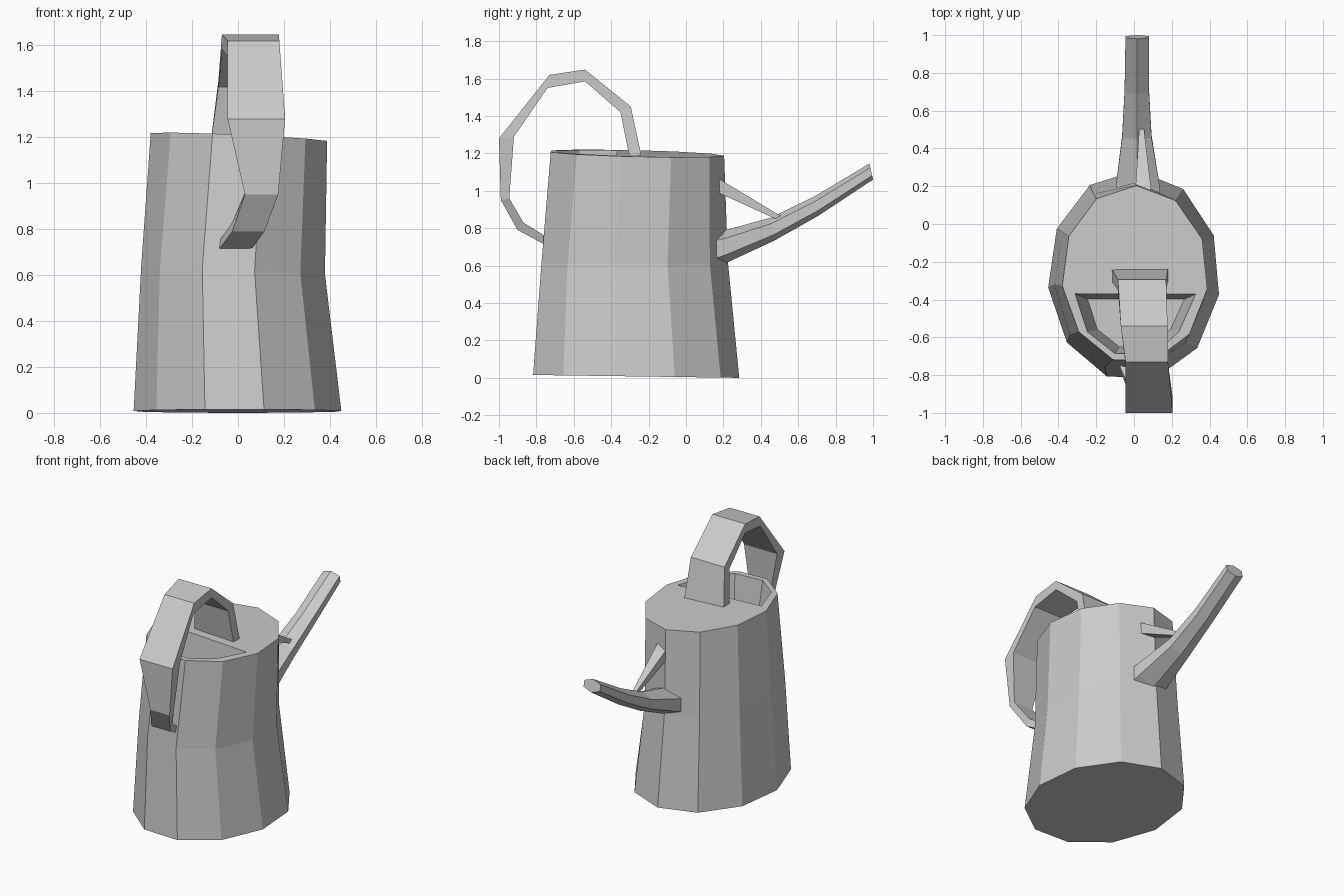
import bpy, bmesh
from math import sin, cos, radians, pi
from mathutils import Vector

if "Cube" in bpy.data.objects:
    bpy.data.objects.remove(bpy.data.objects["Cube"])


def loft(name, rings):
    """Skin a list of equal-length closed rings and cap both ends."""
    bm = bmesh.new()
    loops = [[bm.verts.new(p) for p in ring] for ring in rings]
    n = len(loops[0])
    for a, b in zip(loops, loops[1:]):
        for i in range(n):
            j = (i + 1) % n
            bm.faces.new((a[i], a[j], b[j], b[i]))
    bm.faces.new(loops[0][::-1])
    bm.faces.new(loops[-1])
    bmesh.ops.recalc_face_normals(bm, faces=bm.faces)
    mesh = bpy.data.meshes.new(name)
    bm.to_mesh(mesh)
    bm.free()
    obj = bpy.data.objects.new(name, mesh)
    bpy.context.collection.objects.link(obj)
    return obj


def oval(cx, cy, rx, ry, twist, height, n=11):
    pts = []
    for k in range(n):
        a = 2 * pi * k / n + radians(twist)
        x, y = cx + rx * sin(a), cy + ry * cos(a)
        pts.append((x, y, height(x, y)))
    return pts


# Tapered eleven-sided can with a slightly tilted base and top
body = loft("can_body", [
    oval(0, -0.275, 0.457, 0.56, 2, lambda x, y: max(0, 0.014 * (0.28 - y))),
    oval(-0.018, -0.28, 0.405, 0.505, 3.5, lambda x, y: 0.62 - 0.04 * x),
    oval(0.005, -0.268, 0.388, 0.472, 1,
         lambda x, y: 1.2 - 0.045 * x - 0.025 * (y + 0.27)),
])

# Half-moon filling hole, narrowing downwards
half_moon = [(-0.31, -0.37), (-0.245, -0.57), (-0.1, -0.685),
             (0.11, -0.685), (0.24, -0.57), (0.33, -0.37)]
mid = Vector((0.01, -0.51))
rings = []
for z, s in ((0.9, 0.8), (1.3, 1.06)):
    rings.append([(*(mid + (Vector(p) - mid) * s), z) for p in half_moon])
cutter = loft("hole_cutter", rings)
cutter.hide_render = True
mod = body.modifiers.new("filling_hole", 'BOOLEAN')
mod.operation = 'DIFFERENCE'
mod.solver = 'EXACT'
mod.object = cutter
bpy.context.view_layer.objects.active = body
body.select_set(True)
bpy.ops.object.modifier_apply(modifier=mod.name)
bpy.data.objects.remove(cutter)

# Strap handle: outer y, z, inner y, z, left x, right x
strap = [
    (-0.76, 0.715, -0.74, 0.75, -0.08, 0.06),
    (-0.90, 0.79, -0.87, 0.83, -0.025, 0.115),
    (-0.99, 0.95, -0.945, 0.96, 0.03, 0.175),
    (-1.00, 1.28, -0.92, 1.29, -0.045, 0.205),
    (-0.73, 1.62, -0.74, 1.55, -0.045, 0.18),
    (-0.54, 1.648, -0.54, 1.585, -0.07, 0.178),
    (-0.295, 1.45, -0.35, 1.42, -0.085, 0.17),
    (-0.235, 1.17, -0.30, 1.17, -0.12, 0.18),
]
loft("handle", [[(l, yo, zo), (r, yo, zo), (r, yi, zi), (l, yi, zi)]
                for yo, zo, yi, zi, l, r in strap])

# Six-sided curved spout: lower y, z, upper y, z, half width, centre x
spout = [
    (0.15, 0.59, 0.15, 0.78, 0.12, 0.02),
    (0.21, 0.612, 0.21, 0.79, 0.115, 0.02),
    (0.475, 0.735, 0.45, 0.855, 0.078, 0.015),
    (0.71, 0.868, 0.69, 0.972, 0.065, 0.015),
    (1.00, 1.06, 0.98, 1.145, 0.062, 0.017),
]
rings = []
for y0, z0, y1, z1, w, cx in spout:
    ring = []
    for k in range(6):
        a = k * pi / 3
        t = 0.5 + 0.5 * cos(a)
        ring.append((cx + w * sin(a) / sin(pi / 3),
                     y0 + (y1 - y0) * t, z0 + (z1 - z0) * t))
    rings.append(ring)
loft("spout", rings)

# Thin brace tying the spout to the can
brace = [(0.05, 0.15, 1.04, 0.045, 0.04), (0.04, 0.51, 0.85, 0.012, 0.014)]
loft("spout_brace", [[(x - w, y, z - h), (x + w, y, z - h),
                      (x + w, y, z + h), (x - w, y, z + h)]
                     for x, y, z, w, h in brace])
